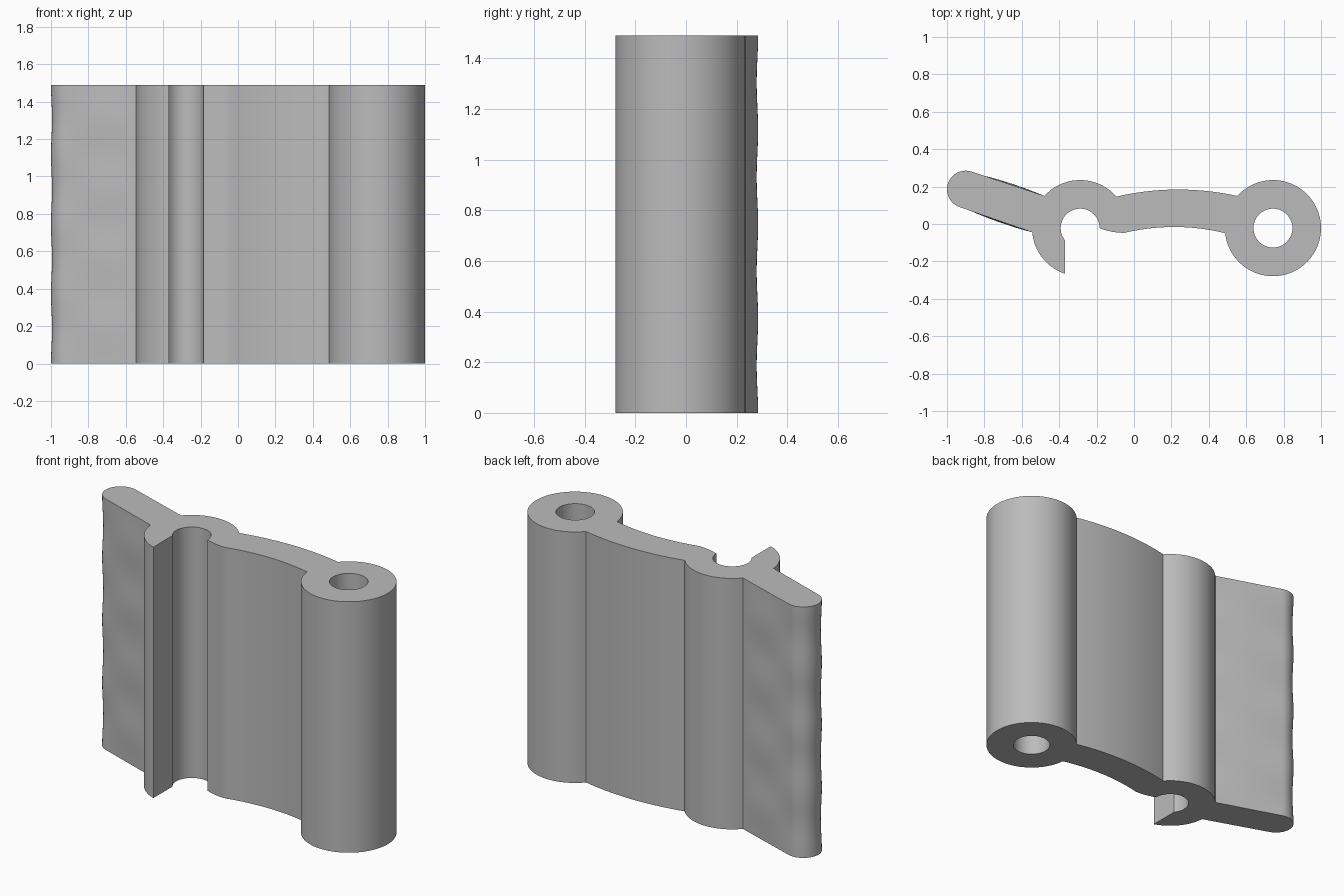
import bpy
import bmesh
from math import sin, cos, pi, radians

if "Cube" in bpy.data.objects:
    bpy.data.objects.remove(bpy.data.objects["Cube"], do_unlink=True)

HEIGHT = 1.49
LEVELS = 32
WAVES = 4
RADIUS, BORE = 0.257, 0.104
KNUCKLE = (0.743, -0.022)
HOOK = (-0.288, -0.022)
TIP, TIP_RADIUS = (-0.9, 0.185), 0.1


def arc(centre, radius, start, end, step=5):
    """Points along an arc, angles in degrees, both ends included."""
    n = max(2, round(abs(end - start) / step))
    angles = [radians(start + (end - start) * i / n) for i in range(n + 1)]
    return [(centre[0] + radius * cos(a), centre[1] + radius * sin(a)) for a in angles]


def bow(a, b, rise, n=14):
    """Inner points of a shallow bow between a and b, lifted in y."""
    pts = []
    for i in range(1, n):
        t = i / n
        pts.append((a[0] + (b[0] - a[0]) * t,
                    a[1] + (b[1] - a[1]) * t + 4 * rise * t * (1 - t)))
    return pts


def section(z):
    """Outline of the hinge leaf at height z; only the grip tab varies."""
    phase = cos(2 * pi * WAVES * z / HEIGHT)
    swell = 0.005 * (1 - phase)
    knuckle = arc(KNUCKLE, RADIUS, 186, 498)
    hook_back = arc(HOOK, RADIUS, 41, 138)
    tip = arc(TIP, TIP_RADIUS - 0.003 * (1 - phase), 71, 251, 9)
    hook_jaw = arc(HOOK, RADIUS, 185, 251.4)
    hook_bore = arc(HOOK, BORE, 218, 0)
    lip = (-0.05, -0.047)
    return (knuckle
            + bow(knuckle[-1], hook_back[0], 0.036)
            + hook_back
            + bow(hook_back[-1], tip[0], swell)
            + tip
            + bow(tip[-1], hook_jaw[0], -swell)
            + hook_jaw
            + hook_bore
            + bow(hook_bore[-1], lip, -0.007, 6) + [lip]
            + bow(lip, knuckle[0], 0.032))


def add_wall(bm, rings):
    """Skin a stack of closed rings and return the bottom and top edges."""
    rows = [[bm.verts.new(p) for p in ring] for ring in rings]
    count = len(rows[0])
    for low, high in zip(rows, rows[1:]):
        for i in range(count):
            j = (i + 1) % count
            bm.faces.new((low[i], low[j], high[j], high[i]))
    return [[bm.edges.get((row[i], row[(i + 1) % count])) for i in range(count)]
            for row in (rows[0], rows[-1])]


bm = bmesh.new()

# Outer skin with the rippled grip
heights = [HEIGHT * k / LEVELS for k in range(LEVELS + 1)]
outer = add_wall(bm, [[(x, y, z) for x, y in section(z)] for z in heights])

# Pin bore through the knuckle
circle = arc(KNUCKLE, BORE, 360, 0)[:-1]
bore = add_wall(bm, [[(x, y, z) for x, y in circle] for z in (0, HEIGHT)])

# End caps
for rim, hole in zip(outer, bore):
    bmesh.ops.triangle_fill(bm, use_beauty=True, edges=rim + hole)
bmesh.ops.recalc_face_normals(bm, faces=bm.faces)

mesh = bpy.data.meshes.new("hinge_leaf")
bm.to_mesh(mesh)
bm.free()
leaf = bpy.data.objects.new("hinge_leaf", mesh)
bpy.context.collection.objects.link(leaf)

# Plain grey material
grey = bpy.data.materials.new("plain_grey")
grey.use_nodes = True
colour = (0.5, 0.5, 0.5, 1)
grey.diffuse_color = colour
grey.node_tree.nodes["Principled BSDF"].inputs["Base Color"].default_value = colour
mesh.materials.append(grey)

# Smooth curves, sharp corners
bpy.ops.object.select_all(action="DESELECT")
leaf.select_set(True)
bpy.context.view_layer.objects.active = leaf
bpy.ops.object.shade_smooth_by_angle(angle=radians(30))
